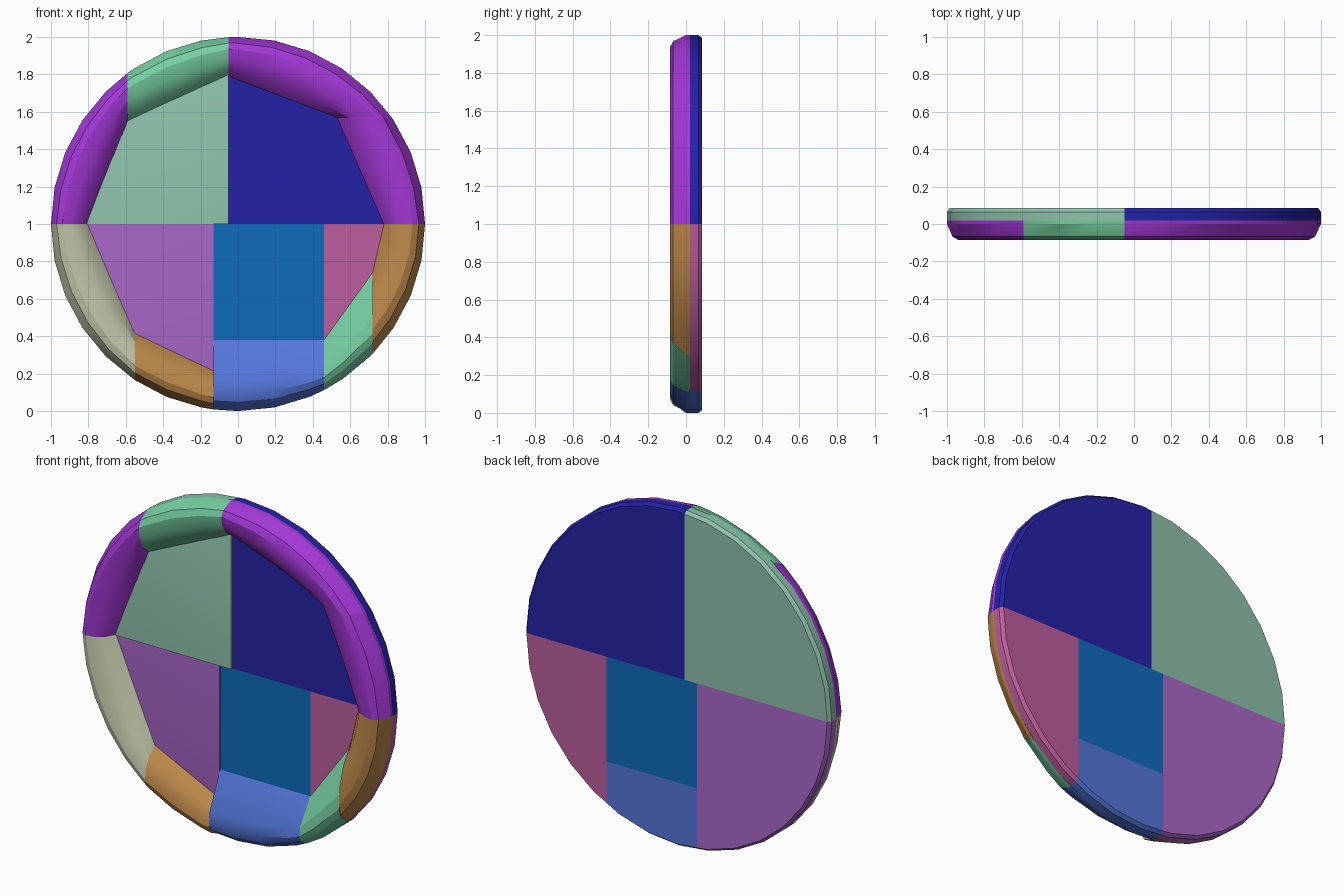
import bpy, bmesh, math
from mathutils import Vector

cube = bpy.data.objects.get("Cube")
if cube:
    bpy.data.objects.remove(cube, do_unlink=True)

SIDES = 32
STEP = 2 * math.pi / SIDES


def material(name, rgb):
    lin = [((c / 255 + 0.055) / 1.055) ** 2.4 if c > 10 else c / 255 / 12.92 for c in rgb]
    m = bpy.data.materials.new(name)
    m.use_nodes = True
    m.diffuse_color = (*lin, 1)
    m.node_tree.nodes["Principled BSDF"].inputs["Base Color"].default_value = (*lin, 1)
    return m


purple = material("purple", (163, 56, 214))
mint = material("mint", (118, 206, 163))
sage = material("sage", (143, 193, 171))
navy = material("navy", (36, 34, 166))
cream = material("cream", (197, 201, 172))
brown = material("brown", (188, 136, 74))
lavender = material("lavender", (170, 104, 202))
blue = material("blue", (14, 107, 189))
pink = material("pink", (188, 94, 157))
sky = material("sky_blue", (84, 118, 218))


def finish(name, bm, mat):
    bmesh.ops.recalc_face_normals(bm, faces=bm.faces)
    mesh = bpy.data.meshes.new(name)
    bm.to_mesh(mesh)
    bm.free()
    mesh.materials.append(mat)
    obj = bpy.data.objects.new(name, mesh)
    bpy.context.collection.objects.link(obj)
    bpy.ops.object.select_all(action="DESELECT")
    obj.select_set(True)
    bpy.context.view_layer.objects.active = obj
    bpy.ops.object.shade_smooth_by_angle(angle=math.radians(28))


def bridge(bm, rings, closed):
    """Join successive vertex rings and cap both ends."""
    for a, b in zip(rings, rings[1:]):
        n = len(a)
        for i in range(n if closed else n - 1):
            j = (i + 1) % n
            bm.faces.new((a[i], a[j], b[j], b[i]))
    bm.faces.new(rings[0])
    bm.faces.new(rings[-1])


def plate(name, mat, front, x0=-2, x1=2, z0=-1, z1=3):
    """Section of the backing disc, cut straight at the given limits."""
    bm = bmesh.new()
    profile = [(1, 0.02), (1, 0.065), (0.985, 0.085)]
    if front < 0.02:
        profile.insert(0, (0.96, front))
    rings = [[bm.verts.new((r * math.cos(i * STEP), y, 1 + r * math.sin(i * STEP)))
              for i in range(SIDES)] for r, y in profile]
    bridge(bm, rings, True)
    for co, no in (((x0, 0, 0), (-1, 0, 0)), ((x1, 0, 0), (1, 0, 0)),
                   ((0, 0, z0), (0, 0, -1)), ((0, 0, z1), (0, 0, 1))):
        cut = bmesh.ops.bisect_plane(bm, geom=bm.verts[:] + bm.edges[:] + bm.faces[:],
                                     plane_co=co, plane_no=no, clear_outer=True)
        edges = [e for e in cut["geom_cut"] if isinstance(e, bmesh.types.BMEdge)]
        if edges:
            bmesh.ops.contextual_create(bm, geom=edges)
    finish(name, bm, mat)


# Rim cross-section: (fraction from inner edge to outer edge, depth)
ROUND = [(0, 0.02), (0.2, -0.045), (0.45, -0.078), (0.7, -0.085),
         (0.85, -0.068), (1, 0.0), (1, 0.02)]
SLOPED = [(0, 0.02), (0.55, -0.078), (0.75, -0.085),
          (0.87, -0.068), (1, 0.0), (1, 0.02)]


def rim(name, mat, a, b, c, d, profile=ROUND):
    """Rim piece with straight inner edge a-b and outer arc c-d."""
    a, b = Vector(a), Vector(b)
    t0 = math.atan2(c[1] - 1, c[0])
    t1 = math.atan2(d[1] - 1, d[0])
    span = (t1 - t0 + math.pi) % (2 * math.pi) - math.pi
    lo, hi = sorted((t0, t0 + span))
    grid = [k * STEP for k in range(-SIDES, SIDES + 1)
            if lo + 0.02 < k * STEP < hi - 0.02]
    angles = sorted([lo, hi] + grid, reverse=span < 0)
    bm = bmesh.new()
    rings = []
    for ang in angles:
        inner = a.lerp(b, (ang - t0) / span)
        outer = Vector((math.cos(ang), 1 + math.sin(ang)))
        ring = []
        for s, y in profile:
            p = inner.lerp(outer, s)
            ring.append(bm.verts.new((p.x, y, p.y)))
        rings.append(ring)
    bridge(bm, rings, True)
    finish(name, bm, mat)


def at_x(x, side):
    return (x, 1 + side * math.sqrt(1 - x * x))


# Backing plates
plate("upper_right_plate", sage, 0.006, x1=-0.05, z0=1)
plate("upper_left_plate", navy, 0.02, x0=-0.05, z0=1)
plate("lower_right_plate", lavender, 0.012, x1=-0.13, z1=1)
plate("centre_plate", blue, 0.02, x0=-0.13, x1=0.46, z0=0.38, z1=1)
plate("lower_left_plate", pink, 0.02, x0=0.46, z1=1)
plate("bottom_plate", sky, 0.02, x0=-0.13, x1=0.46, z1=0.38)

# Raised rim pieces, clockwise from the left of the front
corner = (math.sqrt(1 - 0.57 ** 2), 1.57)
rim("upper_right_rim", purple, (-0.8, 1), (-0.59, 1.54), (-1, 1), at_x(-0.59, 1))
rim("top_right_rim", mint, (-0.59, 1.54), (-0.05, 1.79), at_x(-0.59, 1), at_x(-0.05, 1))
rim("top_left_rim", purple, (-0.05, 1.79), (0.53, 1.57), at_x(-0.05, 1), corner)
rim("upper_left_rim", purple, (0.53, 1.57), (0.78, 1), corner, (1, 1))
rim("lower_left_rim", brown, (0.78, 1), (0.72, 0.74), (1, 1), at_x(0.72, -1))
rim("bottom_left_rim", mint, (0.72, 0.74), (0.46, 0.38), at_x(0.72, -1), at_x(0.46, -1), SLOPED)
rim("bottom_rim", sky, (0.46, 0.38), (-0.13, 0.38), at_x(0.46, -1), at_x(-0.13, -1), SLOPED)
rim("bottom_right_rim", brown, (-0.13, 0.22), (-0.55, 0.42), at_x(-0.13, -1), at_x(-0.55, -1))
rim("lower_right_rim", cream, (-0.55, 0.42), (-0.8, 1), at_x(-0.55, -1), (-1, 1))
